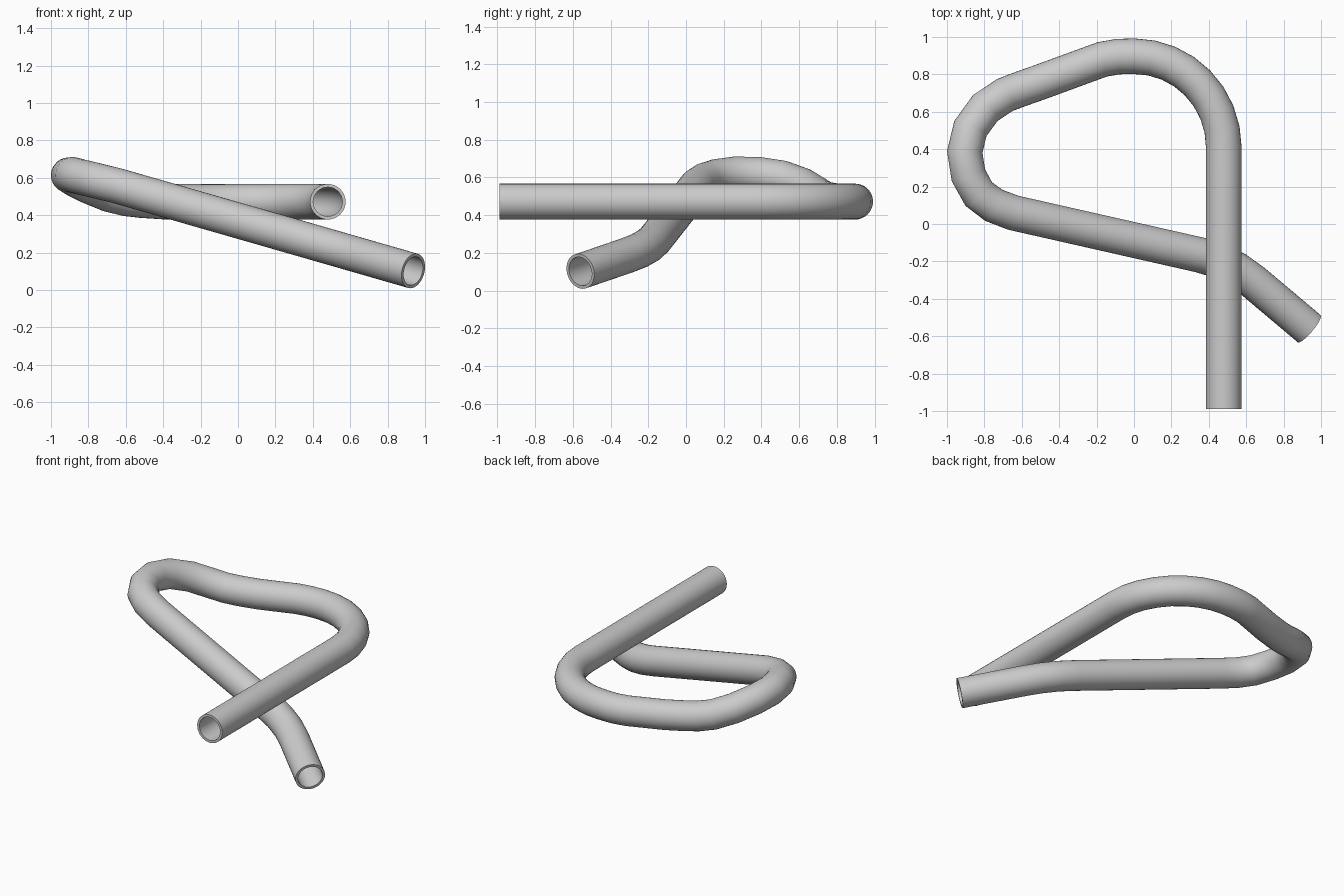
import bpy, bmesh, math
from mathutils import Vector

if "Cube" in bpy.data.objects:
    bpy.data.objects.remove(bpy.data.objects["Cube"])

OUTER, INNER, SIDES = 0.095, 0.078, 32

# centreline: straight inlet, round back bend, rising left bend, falling outlet
path = [(0.48, -0.99, 0.472)]
for i in range(9):
    a = math.radians(90 * i / 8)
    path.append((0.48 * math.cos(a), 0.41 + 0.487 * math.sin(a), 0.472))
path += [(-0.085, 0.895, 0.471), (-0.17, 0.88, 0.471), (-0.40, 0.796, 0.473),
         (-0.52, 0.752, 0.481), (-0.60, 0.724, 0.49), (-0.69, 0.69, 0.512),
         (-0.795, 0.62, 0.555), (-0.875, 0.51, 0.595), (-0.905, 0.385, 0.614),
         (-0.885, 0.26, 0.616), (-0.83, 0.16, 0.602), (-0.75, 0.10, 0.583),
         (-0.645, 0.06, 0.557)]
for x, y in [(0.35, -0.165), (0.45, -0.195), (0.55, -0.245), (0.64, -0.31), (0.937, -0.56)]:
    path.append((x, y, 0.102 - 0.288 * (x - 0.937)))
path = [Vector(p) for p in path]

# sweep outer and inner rings along the centreline
bm = bmesh.new()
rings = []
normal = Vector((0, 0, 1))
for i, p in enumerate(path):
    before = (p - path[i - 1]).normalized() if i else Vector()
    after = (path[i + 1] - p).normalized() if i < len(path) - 1 else Vector()
    tangent = (before + after).normalized()
    normal = (normal - tangent * normal.dot(tangent)).normalized()
    side = tangent.cross(normal)
    pair = []
    for r in (OUTER, INNER):
        pair.append([bm.verts.new(p + r * (normal * math.cos(t) + side * math.sin(t)))
                     for t in (2 * math.pi * k / SIDES for k in range(SIDES))])
    rings.append(pair)


def bridge(a, b):
    for k in range(SIDES):
        j = (k + 1) % SIDES
        bm.faces.new((a[k], a[j], b[j], b[k]))


for a, b in zip(rings, rings[1:]):
    bridge(a[0], b[0])
    bridge(b[1], a[1])
# annular end rims
bridge(rings[0][1], rings[0][0])
bridge(rings[-1][0], rings[-1][1])
bmesh.ops.recalc_face_normals(bm, faces=bm.faces)

mesh = bpy.data.meshes.new("bent_pipe")
bm.to_mesh(mesh)
bm.free()
pipe = bpy.data.objects.new("bent_pipe", mesh)
bpy.context.collection.objects.link(pipe)
bpy.context.view_layer.objects.active = pipe
pipe.select_set(True)
bpy.ops.object.shade_smooth_by_angle(angle=math.radians(40))
